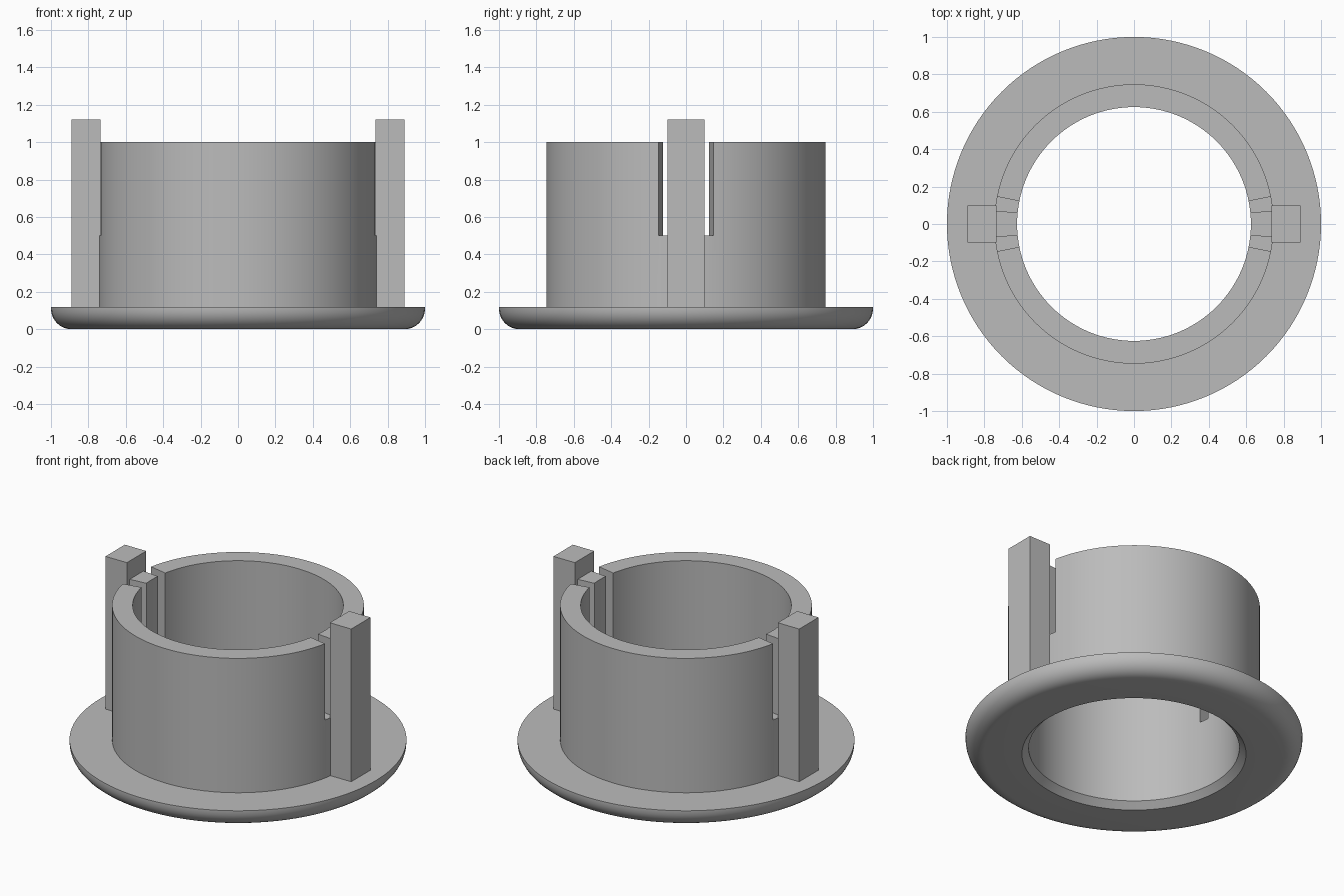
import bpy, bmesh, math

if "Cube" in bpy.data.objects:
    bpy.data.objects.remove(bpy.data.objects["Cube"])

grey = bpy.data.materials.new("plain grey")
grey.diffuse_color = (0.5, 0.5, 0.5, 1)
grey.use_nodes = True
grey.node_tree.nodes["Principled BSDF"].inputs["Base Color"].default_value = grey.diffuse_color


def finish(bm, name, mat=True):
    bmesh.ops.recalc_face_normals(bm, faces=bm.faces)
    me = bpy.data.meshes.new(name)
    bm.to_mesh(me)
    bm.free()
    ob = bpy.data.objects.new(name, me)
    bpy.context.collection.objects.link(ob)
    me.materials.append(grey)
    return ob


def prism(name, outline, z0, z1):
    """Upright prism over a plan outline."""
    bm = bmesh.new()
    face = bm.faces.new([bm.verts.new((x, y, z0)) for x, y in outline])
    ext = bmesh.ops.extrude_face_region(bm, geom=[face])
    verts = [v for v in ext["geom"] if isinstance(v, bmesh.types.BMVert)]
    bmesh.ops.translate(bm, verts=verts, vec=(0, 0, z1 - z0))
    return finish(bm, name)


def lathe(name, profile, segments=128):
    """Closed ring turned from a (radius, z) loop."""
    bm = bmesh.new()
    rings = []
    for i in range(segments):
        a = 2 * math.pi * i / segments
        rings.append([bm.verts.new((r * math.cos(a), r * math.sin(a), z)) for r, z in profile])
    n = len(profile)
    for i in range(segments):
        p, q = rings[i], rings[(i + 1) % segments]
        for j in range(n):
            k = (j + 1) % n
            bm.faces.new((p[j], q[j], q[k], p[k]))
    return finish(bm, name)


# Flanged sleeve: rounded lower rim, chamfered bore, straight wall
rim = [(0.89 + 0.11 * math.sin(t), 0.11 - 0.11 * math.cos(t))
       for t in [math.pi / 2 * i / 8 for i in range(9)]]
sleeve = lathe("flanged_sleeve", [(0.665, 0)] + rim +
               [(1, 0.12), (0.747, 0.12), (0.747, 1), (0.625, 1), (0.625, 0.04)])

# Four slots, leaving a narrow tongue behind each post
INNER, OUTER = math.radians(5.5), math.radians(11.3)
for sx in (-1, 1):
    for sy in (-1, 1):
        outline = [(sx * r * math.cos(a), sy * r * math.sin(a))
                   for r, a in ((0.5, INNER), (0.9, INNER), (0.9, OUTER), (0.5, OUTER))]
        cutter = prism("slot_cutter", outline, 0.5, 1.1)
        cutter.hide_render = True
        cutter.hide_set(True)
        mod = sleeve.modifiers.new("slot", "BOOLEAN")
        mod.operation, mod.solver, mod.object = "DIFFERENCE", "EXACT", cutter

# Apply the slots and remove the cutters
bpy.context.view_layer.objects.active = sleeve
sleeve.select_set(True)
for mod in list(sleeve.modifiers):
    cutter = mod.object
    bpy.ops.object.modifier_apply(modifier=mod.name)
    bpy.data.objects.remove(cutter)
bpy.ops.object.shade_smooth_by_angle(angle=math.radians(30))

# Square posts standing on the flange
for side, sx in (("left", -1), ("right", 1)):
    prism(side + "_post", [(sx * x, y) for x, y in
                           ((0.735, -0.1), (0.89, -0.1), (0.89, 0.1), (0.735, 0.1))], 0.12, 1.12)
